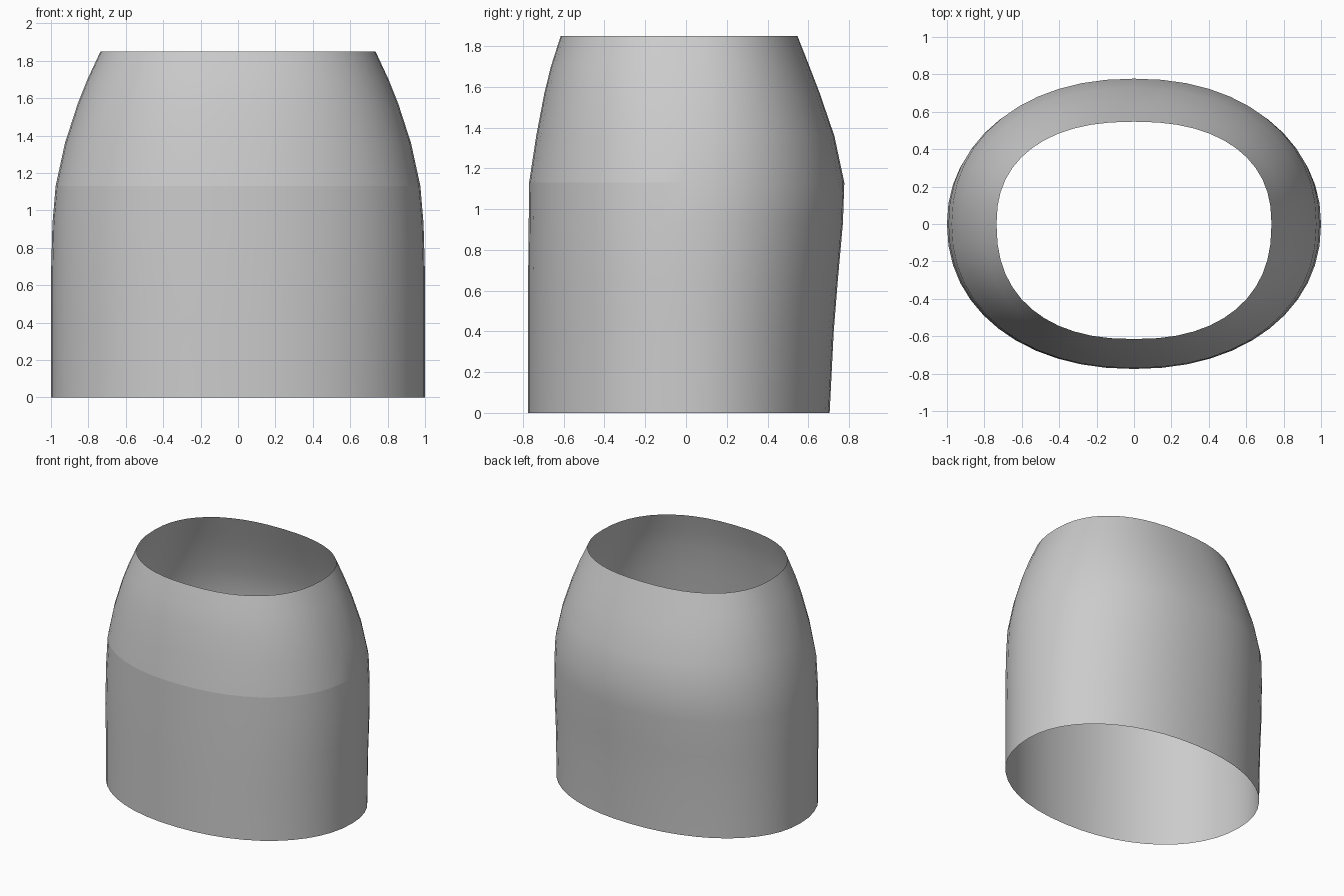
import bpy, bmesh
from math import cos, sin, pi, copysign

cube = bpy.data.objects.get("Cube")
if cube:
    bpy.data.objects.remove(cube)

SIDES = 48
SEAM = 1.13  # height where the taper begins

# Cross-sections: height, half width, front depth, back depth, squareness
sections = [
    (0.0, 1.0, 0.775, 0.705, 2.12),
    (0.4, 1.0, 0.775, 0.725, 2.12),
    (0.65, 1.0, 0.775, 0.745, 2.14),
    (0.93, 0.992, 0.772, 0.77, 2.15),
    (SEAM, 0.975, 0.77, 0.777, 2.17),
    (1.36, 0.925, 0.735, 0.728, 2.2),
    (1.57, 0.857, 0.695, 0.656, 2.24),
    (1.7, 0.805, 0.663, 0.606, 2.27),
    (1.85, 0.735, 0.615, 0.547, 2.32),
]


def ring(bm, z, width, front, back, power):
    """Add one rounded cross-section."""
    verts = []
    for i in range(SIDES):
        c, s = cos(2 * pi * i / SIDES), sin(2 * pi * i / SIDES)
        depth = back if s > 0 else front
        x = width * copysign(abs(c) ** (2 / power), c)
        y = depth * copysign(abs(s) ** (2 / power), s)
        verts.append(bm.verts.new((x, y, z)))
    return verts


# Open sleeve lofted through the cross-sections
bm = bmesh.new()
rings = [ring(bm, *section) for section in sections]
for low, high in zip(rings, rings[1:]):
    for i in range(SIDES):
        j = (i + 1) % SIDES
        bm.faces.new((low[i], low[j], high[j], high[i]))
for face in bm.faces:
    face.smooth = True

# Crisp seam around the front half
for edge in bm.edges:
    if all(abs(v.co.z - SEAM) < 0.001 and v.co.y < 0.06 for v in edge.verts):
        edge.smooth = False

mesh = bpy.data.meshes.new("sleeve")
bm.to_mesh(mesh)
bm.free()
sleeve = bpy.data.objects.new("sleeve", mesh)
bpy.context.collection.objects.link(sleeve)

# Plain grey
grey = bpy.data.materials.new("plain grey")
grey.use_nodes = True
colour = (0.6, 0.6, 0.6, 1)
grey.diffuse_color = colour
grey.node_tree.nodes["Principled BSDF"].inputs["Base Color"].default_value = colour
mesh.materials.append(grey)
